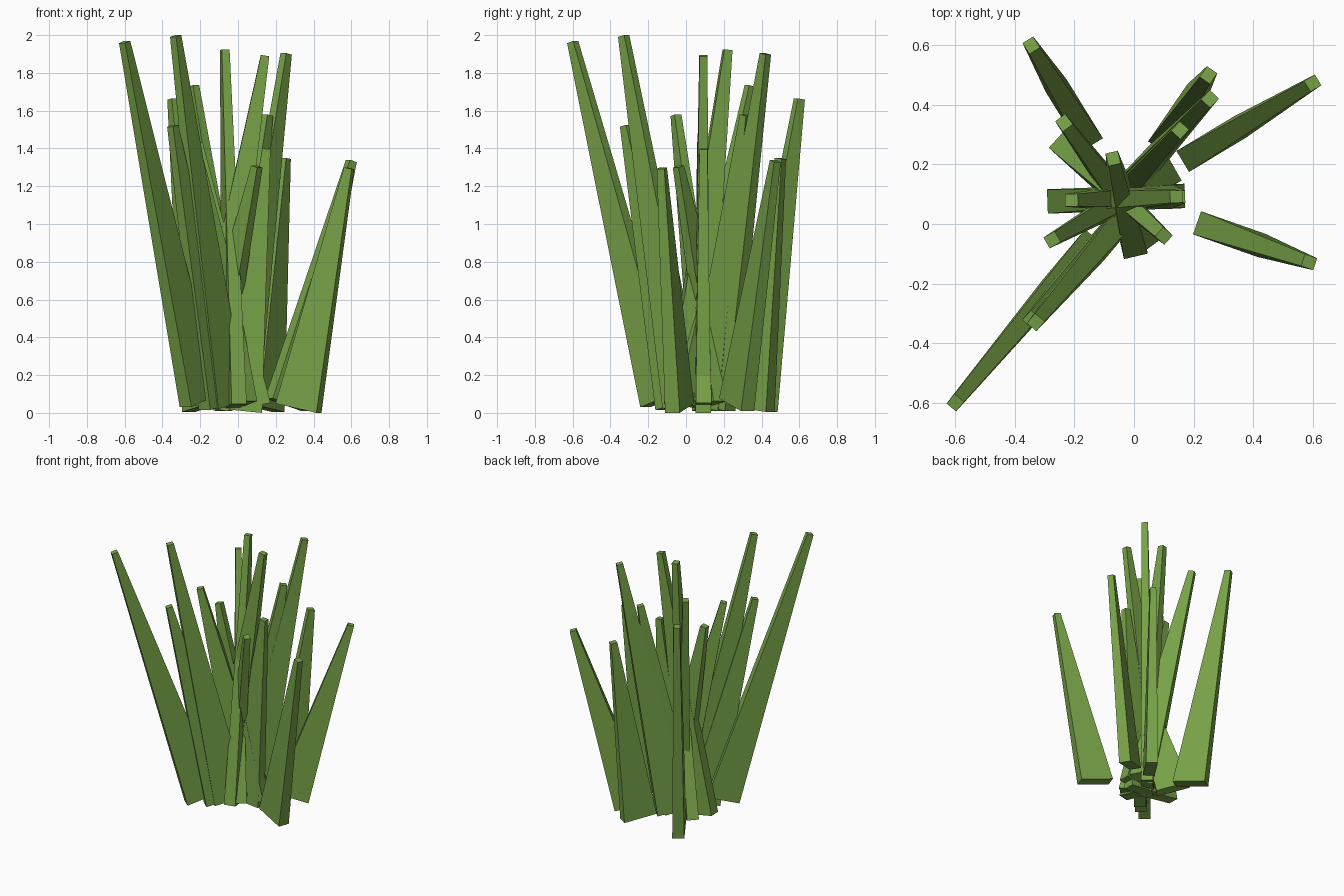
import bpy, bmesh
from mathutils import Vector

if "Cube" in bpy.data.objects:
    bpy.data.objects.remove(bpy.data.objects["Cube"])

green = bpy.data.materials.new("leaf green")
green.diffuse_color = (0.185, 0.362, 0.064, 1)
green.use_nodes = True
green.node_tree.nodes["Principled BSDF"].inputs["Base Color"].default_value = green.diffuse_color

BASE_L, BASE_W = 0.235, 0.082   # root section: long side points along the lean
TIP_L, TIP_W = 0.044, 0.042     # cut-off tip section

# root centre x, y / tip centre x, y / top height / height of the lowest root edge
BLADES = [
    (-0.205, -0.13, -0.60, -0.60, 1.97, 0.03),
    (-0.06, -0.01, -0.33, -0.33, 2.00, 0.02),
    (-0.02, 0.005, -0.07, 0.22, 1.925, 0.02),
    (-0.175, 0.08, 0.143, 0.092, 1.895, 0.01),
    (0.0, 0.15, 0.255, 0.42, 1.905, 0.01),
    (0.0, 0.025, -0.235, 0.34, 1.735, 0.01),
    (-0.20, 0.365, -0.345, 0.60, 1.665, 0.005),
    (-0.10, -0.05, -0.345, -0.32, 1.525, 0.015),
    (-0.03, 0.11, 0.155, 0.315, 1.58, 0.01),
    (0.04, 0.125, -0.275, -0.053, 1.58, 0.01),
    (0.055, 0.09, -0.21, 0.08, 1.435, 0.01),
    (0.01, 0.09, 0.15, 0.092, 1.40, 0.0),
    (-0.175, 0.21, 0.10, -0.04, 1.31, 0.01),
    (0.147, 0.35, 0.25, 0.50, 1.35, 0.005),
    (0.26, 0.268, 0.60, 0.473, 1.34, 0.01),
    (0.32, -0.034, 0.588, -0.128, 1.30, 0.0),
]


def ring(bm, centre, u, v, length, width):
    """Four corners of a rectangle across the blade."""
    return [bm.verts.new(centre + u * (a * length / 2) + v * (b * width / 2))
            for a, b in ((1, 1), (-1, 1), (-1, -1), (1, -1))]


def blade(name, bx, by, tx, ty, top, low):
    """Tapered four-sided blade, square to its own leaning axis."""
    lean = Vector((tx - bx, ty - by, 0))
    axis = Vector((lean.x, lean.y, top - low)).normalized()
    v = Vector((0, 0, 1)).cross(lean).normalized()
    u = v.cross(axis).normalized()              # outward, dipping down
    root = Vector((bx, by, low + abs(u.z) * BASE_L / 2))
    tip = Vector((tx, ty, top - abs(u.z) * TIP_L / 2))
    bm = bmesh.new()
    lo = ring(bm, root, u, v, BASE_L, BASE_W)
    hi = ring(bm, tip, u, v, TIP_L, TIP_W)
    bm.faces.new(lo[::-1])
    bm.faces.new(hi)
    for i in range(4):
        j = (i + 1) % 4
        bm.faces.new((lo[i], lo[j], hi[j], hi[i]))
    bmesh.ops.recalc_face_normals(bm, faces=bm.faces)
    mesh = bpy.data.meshes.new(name)
    bm.to_mesh(mesh)
    bm.free()
    mesh.materials.append(green)
    bpy.context.collection.objects.link(bpy.data.objects.new(name, mesh))


# clump of grass blades
for n, data in enumerate(BLADES, 1):
    blade(f"grass_blade_{n:02d}", *data)
